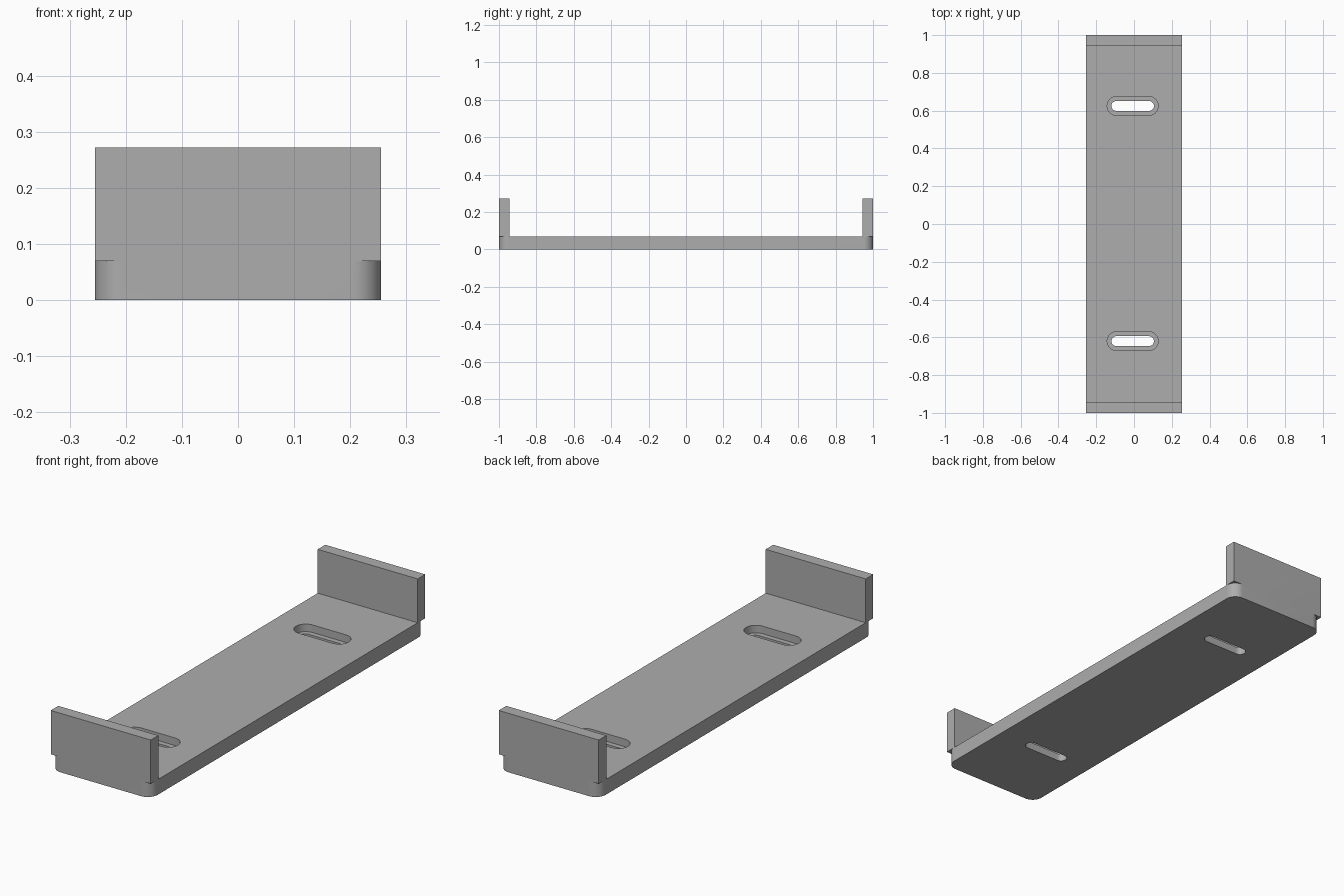
import bpy, bmesh, math

if "Cube" in bpy.data.objects:
    bpy.data.objects.remove(bpy.data.objects["Cube"], do_unlink=True)

HALF_W, HALF_L = 0.255, 1.0
BASE_TOP, WALL_TOP, WALL_T = 0.07, 0.272, 0.055
CORNER_R = 0.05

grey = bpy.data.materials.new("plain grey")
grey.use_nodes = True
colour = (0.42, 0.42, 0.42, 1)
grey.diffuse_color = colour
grey.node_tree.nodes["Principled BSDF"].inputs["Base Color"].default_value = colour


def rounded_slab(name, cx, cy, width, length, radius, z0, z1, steps=12):
    """Rounded rectangle extruded from z0 to z1; radius 0 gives a plain box."""
    bm = bmesh.new()
    pts = []
    for q, (sx, sy) in enumerate([(1, 1), (-1, 1), (-1, -1), (1, -1)]):
        px = cx + sx * (width / 2 - radius)
        py = cy + sy * (length / 2 - radius)
        for i in range(steps + 1 if radius else 1):
            a = (q + i / steps) * math.pi / 2
            pts.append((px + radius * math.cos(a), py + radius * math.sin(a), z0))
    face = bm.faces.new([bm.verts.new(p) for p in pts])
    top = bmesh.ops.extrude_face_region(bm, geom=[face])["geom"]
    bmesh.ops.translate(bm, vec=(0, 0, z1 - z0),
                        verts=[g for g in top if isinstance(g, bmesh.types.BMVert)])
    bmesh.ops.remove_doubles(bm, verts=bm.verts, dist=1e-5)
    bmesh.ops.recalc_face_normals(bm, faces=bm.faces)
    mesh = bpy.data.meshes.new(name)
    bm.to_mesh(mesh)
    bm.free()
    mesh.materials.append(grey)
    obj = bpy.data.objects.new(name, mesh)
    bpy.context.collection.objects.link(obj)
    return obj


def combine(target, tool, operation):
    mod = target.modifiers.new(tool.name, "BOOLEAN")
    mod.operation, mod.solver, mod.object = operation, "EXACT", tool
    bpy.context.view_layer.objects.active = target
    bpy.ops.object.modifier_apply(modifier=mod.name)
    bpy.data.objects.remove(tool, do_unlink=True)


# Base plate with rounded corners
bracket = rounded_slab("end_stop_tray", 0, 0, 2 * HALF_W, 2 * HALF_L, CORNER_R, 0, BASE_TOP)

# Square upright wall at each end, overhanging the rounded corners
for side in (-1, 1):
    wall = rounded_slab("end_wall", 0, side * (HALF_L - WALL_T / 2),
                        2 * HALF_W, WALL_T, 0, BASE_TOP, WALL_TOP)
    combine(bracket, wall, "UNION")

# Countersunk mounting slots: narrow through slot below a wider recess
for y in (-0.62, 0.625):
    recess = rounded_slab("slot_recess", -0.007, y, 0.27, 0.1, 0.0499, 0.035, 0.12)
    combine(bracket, recess, "DIFFERENCE")
    slot = rounded_slab("through_slot", -0.007, y, 0.225, 0.052, 0.0259, -0.05, 0.12)
    combine(bracket, slot, "DIFFERENCE")

bpy.ops.object.select_all(action="DESELECT")
bracket.select_set(True)
bpy.context.view_layer.objects.active = bracket
bpy.ops.object.shade_smooth_by_angle(angle=math.radians(30))
